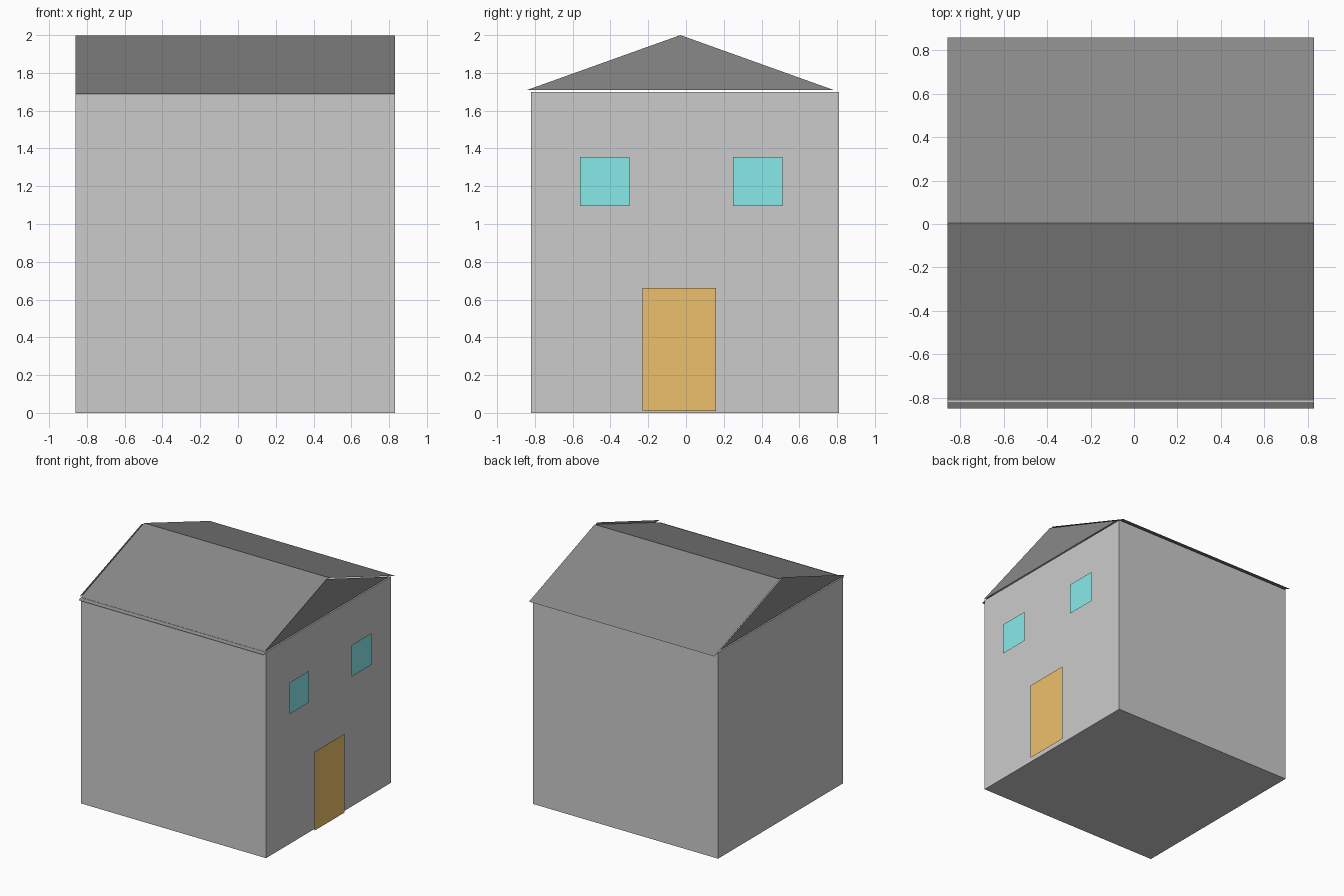
import bpy

if "Cube" in bpy.data.objects:
    bpy.data.objects.remove(bpy.data.objects["Cube"])


def material(name, rgb):
    mat = bpy.data.materials.new(name)
    mat.diffuse_color = (*rgb, 1.0)
    mat.use_nodes = True
    mat.node_tree.nodes["Principled BSDF"].inputs["Base Color"].default_value = mat.diffuse_color
    return mat


def part(name, verts, faces, mat=None):
    mesh = bpy.data.meshes.new(name)
    mesh.from_pydata(verts, [], faces)
    if mat:
        mesh.materials.append(mat)
    obj = bpy.data.objects.new(name, mesh)
    bpy.context.collection.objects.link(obj)
    return obj


def wall_panel(name, y0, y1, z0, z1, mat, x=0.86):
    """Flat panel facing +x, standing just off the wall."""
    return part(name, [(x, y0, z0), (x, y1, z0), (x, y1, z1), (x, y0, z1)],
                [(0, 1, 2, 3)], mat)


dark = material("roof_grey", (0.25, 0.25, 0.25))
orange = material("door_orange", (0.85, 0.53, 0.15))
teal = material("window_teal", (0.25, 0.82, 0.82))

X0, X1 = -0.86, 0.83

# Walls: closed block
bpy.ops.mesh.primitive_cube_add(size=1, location=((X0 + X1) / 2, -0.005, 0.85))
walls = bpy.context.object
walls.name = "walls"
walls.scale = (X1 - X0, 1.63, 1.70)

# Roof: two thin sloping sheets meeting at the ridge
ridge_y, ridge_z, eave_z = 0.005, 1.997, 1.687
for name, eave_y in (("roof_front", -0.85), ("roof_back", 0.86)):
    quad = [(X0, eave_y, eave_z), (X1, eave_y, eave_z),
            (X1, ridge_y, ridge_z), (X0, ridge_y, ridge_z)]
    face = (0, 1, 2, 3) if eave_y < 0 else (3, 2, 1, 0)
    part(name, quad, [face], dark)

# Gables: flat triangles closing both roof ends
for name, x in (("gable_right", X1), ("gable_left", X0)):
    face = (0, 1, 2) if x > 0 else (2, 1, 0)
    part(name, [(x, -0.84, 1.71), (x, 0.78, 1.71), (x, -0.03, 2.0)], [face], dark)

# Door and windows on the right wall
wall_panel("door", -0.23, 0.16, 0.01, 0.66, orange)
for name, y in (("window_near", -0.56), ("window_far", 0.25)):
    wall_panel(name, y, y + 0.26, 1.095, 1.355, teal)
